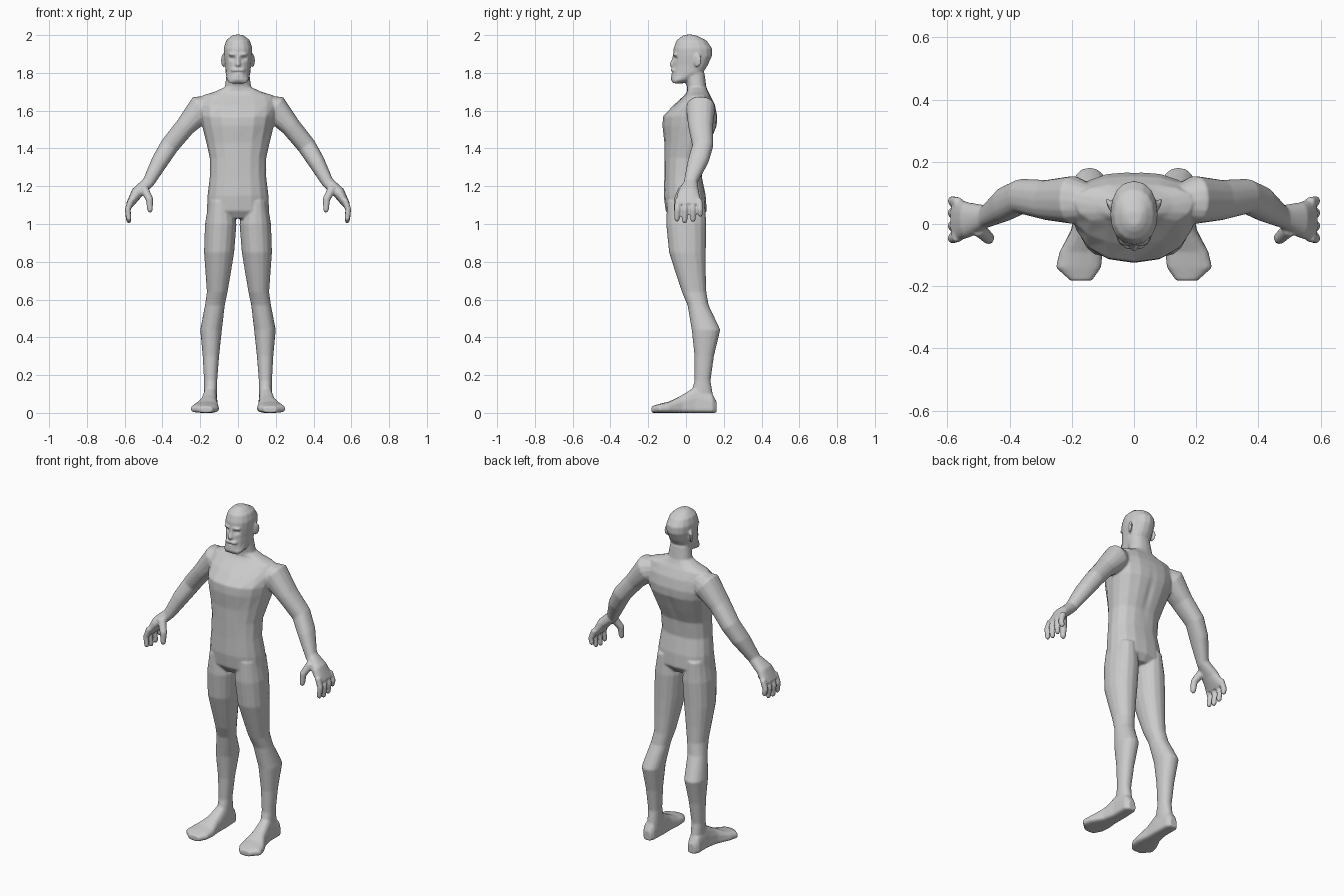
import bpy, bmesh, math
from mathutils import Vector, Matrix

if "Cube" in bpy.data.objects:
    bpy.data.objects.remove(bpy.data.objects["Cube"])

X, Y, Z = Vector((1, 0, 0)), Vector((0, 1, 0)), Vector((0, 0, 1))
SIDES = 16
bm = bmesh.new()


def ring(c, u, v, a, b0, b1, p=2.3):
    """Superellipse section: half width a along u, reach b0 / b1 either way along v."""
    pts = []
    for i in range(SIDES):
        t = 2 * math.pi * i / SIDES
        cu, sv = math.cos(t), math.sin(t)
        x = math.copysign(abs(cu) ** (2 / p), cu) * a
        y = math.copysign(abs(sv) ** (2 / p), sv)
        pts.append(c + u * x + v * y * (b1 if y > 0 else b0))
    return pts


def loft(rings, sides=(1,)):
    """Skin a closed shell through the rings; sides=(1, -1) also mirrors it in x."""
    for s in sides:
        vs = [[bm.verts.new((q.x * s, q.y, q.z)) for q in r] for r in rings]
        for r0, r1 in zip(vs, vs[1:]):
            for i in range(len(r0)):
                j = (i + 1) % len(r0)
                bm.faces.new((r0[i], r0[j], r1[j], r1[i]))
        bm.faces.new(vs[0][::-1])
        bm.faces.new(vs[-1])


def level(z, x0, x1, y0, y1, cy, p=2.3):
    """Horizontal section given by its extents, widest at y = cy."""
    return ring(Vector(((x0 + x1) / 2, cy, z)), X, Y, (x1 - x0) / 2, cy - y0, y1 - cy, p)


def tube(path, radii):
    """Round digit along a path, with rounded tip."""
    path = [Vector(q) for q in path]
    rings = []
    for i, q in enumerate(path):
        t = (path[min(i + 1, len(path) - 1)] - path[max(i - 1, 0)]).normalized()
        v = t.cross(Y).normalized()
        u = v.cross(t)
        rings.append(ring(q, u, v, radii[i], radii[i], radii[i], 2))
    rings.append(ring(q + t * radii[-1] * .8, u, v, *[radii[-1] * .5] * 3, 2))
    loft(rings, (1, -1))


def blob(c, size, rot=0, sides=(1, -1)):
    for s in sides:
        m = Matrix.Translation((c[0] * s, c[1], c[2])) @ Matrix.Rotation(rot * s, 4, 'Z') @ Matrix.Diagonal((*size, 1))
        bmesh.ops.create_icosphere(bm, subdivisions=2, radius=1, matrix=m)


# torso and neck: z, half width, front, back, y of widest line
torso = [(1.03, .10, -.08, .08, 0), (1.07, .165, -.108, .11, 0), (1.15, .162, -.118, .105, 0),
         (1.25, .15, -.115, .085, -.01), (1.35, .15, -.115, .095, 0), (1.43, .168, -.115, .13, .02),
         (1.52, .19, -.125, .165, .05), (1.57, .20, -.122, .168, .06), (1.63, .205, -.065, .155, .06),
         (1.68, .19, -.01, .13, .07), (1.70, .125, .005, .118, .06), (1.725, .07, .005, .108, .055),
         (1.80, .06, -.01, .098, .045)]
loft([level(z, -w, w, f, b, c) for z, w, f, b, c in torso])

# head
head = [(1.745, .042, -.066, -.01), (1.762, .058, -.08, .04), (1.80, .066, -.077, .09), (1.84, .069, -.07, .115),
        (1.89, .075, -.067, .138), (1.93, .076, -.066, .138), (1.97, .064, -.052, .11), (1.992, .04, -.025, .07),
        (2.002, .022, -.005, .04)]
loft([level(z, -w, w, f, b, .3 * f + .7 * b - .04 if z < 1.8 else .03, 2.2) for z, w, f, b in head])

# nose, brow, moustache and ears
loft([level(z, -w, w, f, -.05, -.06, 2) for z, w, f in
      [(1.895, .008, -.069), (1.865, .011, -.079), (1.843, .017, -.09), (1.832, .014, -.08)]])
blob((.028, -.058, 1.898), (.025, .014, .008), .25)
blob((.018, -.068, 1.815), (.024, .014, .009), .3)
blob((.078, .06, 1.866), (.008, .026, .036), -.4)

# legs: z, inner x, outer x, front, back
leg = [(1.12, .03, .155, -.10, .10), (1.0, .008, .175, -.105, .108), (.85, .02, .18, -.09, .105),
       (.74, .038, .172, -.055, .105), (.64, .055, .165, -.022, .108), (.57, .07, .175, .008, .12),
       (.44, .085, .20, .03, .182), (.30, .10, .187, .045, .148), (.17, .11, .18, .045, .13),
       (.08, .11, .18, .02, .145)]
loft([level(z, a, b, f, k, (f + k) / 2, 2.2) for z, a, b, f, k in leg], (1, -1))

# feet: y, inner x, outer x, top z
foot = [(.162, .125, .17, .06), (.14, .112, .188, .10), (.05, .108, .188, .14), (-.02, .108, .203, .095),
        (-.09, .10, .24, .06), (-.14, .105, .252, .048), (-.182, .135, .205, .035)]
loft([ring(Vector(((a + b) / 2, y, .02)), X, Z, (b - a) / 2, .02, t - .02, 2.8) for y, a, b, t in foot], (1, -1))

# arms and palms: x, z, half thickness, front, back
arm = [(.12, 1.63, .05, .02, .12), (.195, 1.612, .075, .0, .155), (.28, 1.515, .053, .012, .142),
       (.362, 1.415, .05, .033, .145), (.415, 1.33, .045, .008, .12), (.475, 1.22, .032, -.012, .06),
       (.535, 1.165, .032, -.045, .07), (.575, 1.10, .02, -.058, .085)]
rings = []
for i, (x, z, h, f, b) in enumerate(arm):
    p, n = arm[max(i - 1, 0)], arm[min(i + 1, len(arm) - 1)]
    t = Vector((n[0] - p[0], 0, n[1] - p[1])).normalized()
    rings.append(ring(Vector((x, (f + b) / 2, z)), Y, t.cross(Y), (b - f) / 2, h, h))
loft(rings, (1, -1))

# fingers and thumbs
for y, spread, tip in [(-.042, -.004, 1.025), (-.004, -.002, 1.015), (.034, .002, 1.022), (.07, .004, 1.05)]:
    tube([(.565, y, 1.13), (.584, y + spread, 1.075), (.578, y + spread * 1.5, tip)], (.017, .016, .014))
tube([(.50, -.015, 1.19), (.468, -.045, 1.13), (.466, -.05, 1.073)], (.024, .02, .015))

# fuse the parts into one skin
bmesh.ops.recalc_face_normals(bm, faces=bm.faces)
me = bpy.data.meshes.new("human_figure")
bm.to_mesh(me)
bm.free()
body = bpy.data.objects.new("human_figure", me)
bpy.context.collection.objects.link(body)
bpy.context.view_layer.objects.active = body
body.select_set(True)
rem = body.modifiers.new("fuse", 'REMESH')
rem.mode = 'VOXEL'
rem.voxel_size = .006
sm = body.modifiers.new("soften", 'SMOOTH')
sm.factor, sm.iterations = .5, 4
for name in ("fuse", "soften"):
    bpy.ops.object.modifier_apply(modifier=name)


# press in eye sockets, mouth and spine groove: centre, falloff radii, push in y
dents = [((.03, -.06, 1.876), (.014, .04, .011), .012), ((-.03, -.06, 1.876), (.014, .04, .011), .012),
         ((0, -.08, 1.803), (.02, .03, .004), .005), ((0, .14, 1.42), (.02, .06, .16), -.008)]
for v in body.data.vertices:
    for c, r, push in dents:
        d = sum(((v.co[k] - c[k]) / r[k]) ** 2 for k in range(3))
        if d < 9:
            v.co.y += push * math.exp(-d)
bpy.ops.object.shade_smooth()
